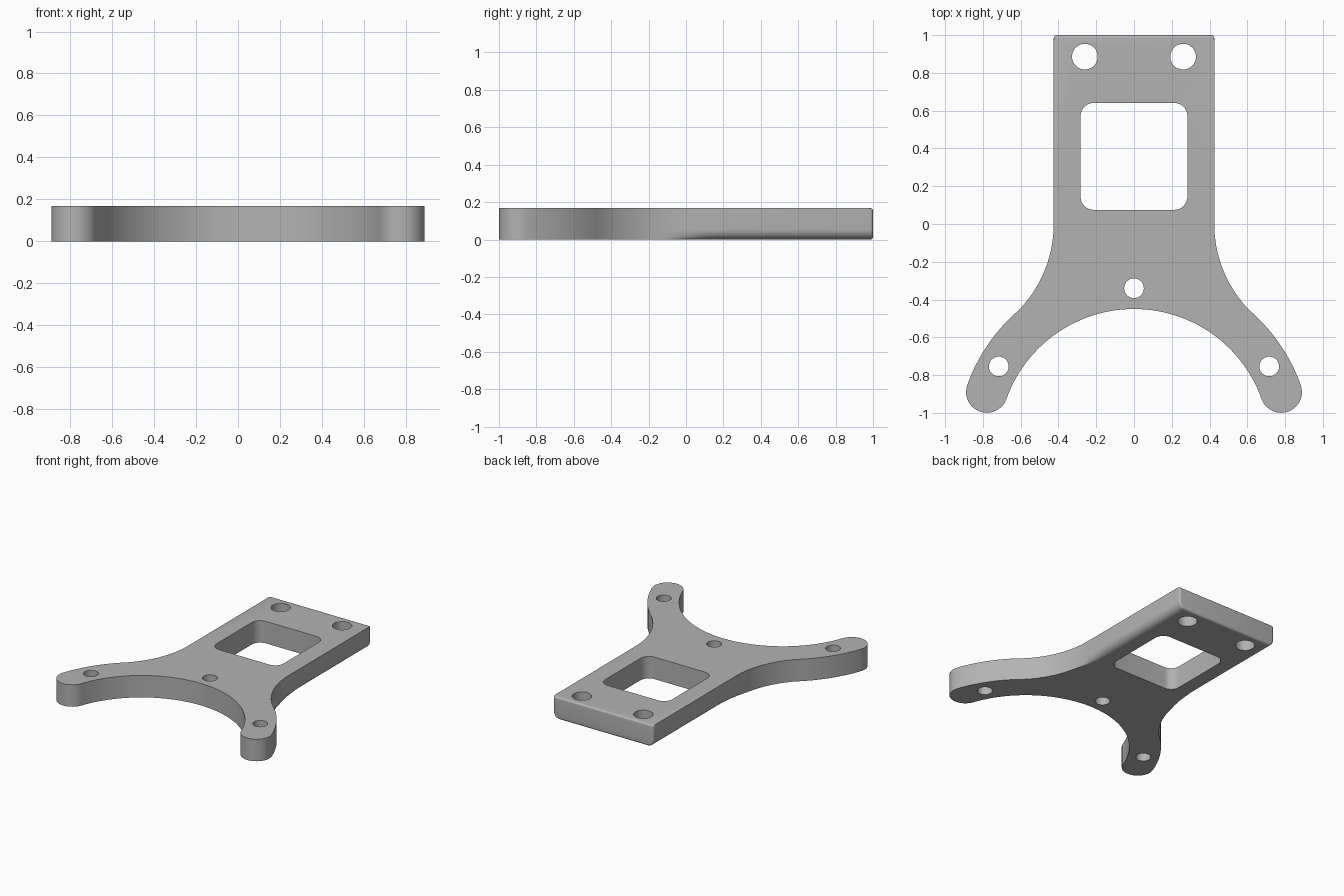
import bpy, bmesh
from math import sin, cos, pi, sqrt, atan2, radians
from mathutils import Vector

if "Cube" in bpy.data.objects:
    bpy.data.objects.remove(bpy.data.objects["Cube"])

H = 0.168          # plate thickness
HALF = 0.425       # half width of the straight section
SIDE_R = 0.055     # lower side rounding
END_R = 0.015      # rounding of the back end

grey = bpy.data.materials.new("plain grey")
grey.use_nodes = True
grey.diffuse_color = (0.45, 0.45, 0.45, 1)
grey.node_tree.nodes["Principled BSDF"].inputs["Base Color"].default_value = (0.45, 0.45, 0.45, 1)


def arc(cx, cy, r, a, b, n):
    return [Vector((cx + r * cos(a + (b - a) * i / n),
                    cy + r * sin(a + (b - a) * i / n))) for i in range(n + 1)]


def half_outline():
    """Right half, from the middle of the front arch round to the back corner."""
    oy, inner, tip_r = -1.167, 0.717, 0.11
    tip = radians(19.6)
    flare_r = 0.653
    fx = HALF + flare_r
    mid = inner + tip_r
    join = atan2(-oy, fx)
    pts = arc(0, oy, inner, pi / 2, tip, 28)
    pts += arc(mid * cos(tip), oy + mid * sin(tip), tip_r, tip - pi, tip, 20)[1:]
    pts += arc(0, oy, inner + 2 * tip_r, tip, join, 14)[1:]
    pts += arc(fx, 0, flare_r, join + pi, pi, 18)[1:]
    pts += [Vector((HALF, 0.04 * i)) for i in range(1, 6)]
    pts += arc(HALF - END_R, 1 - END_R, END_R, 0, pi / 2, 5)
    return pts


def rounding(z, r):
    return r - sqrt(max(0, r * r - (r - z) ** 2)) if z < r else 0


def fade(y):
    t = min(1, max(0, (y + 0.15) / 0.35))
    return t * t * (3 - 2 * t)


def add_object(name, rings):
    """Loft closed rings of points and cap both ends."""
    bm = bmesh.new()
    loops = [[bm.verts.new(p) for p in ring] for ring in rings]
    n = len(loops[0])
    for low, high in zip(loops, loops[1:]):
        for i in range(n):
            j = (i + 1) % n
            bm.faces.new((low[i], low[j], high[j], high[i]))
    bm.faces.new(loops[0][::-1])
    bm.faces.new(loops[-1])
    bmesh.ops.recalc_face_normals(bm, faces=bm.faces)
    mesh = bpy.data.meshes.new(name)
    bm.to_mesh(mesh)
    bm.free()
    mesh.materials.append(grey)
    obj = bpy.data.objects.new(name, mesh)
    bpy.context.collection.objects.link(obj)
    return obj


# Plate: outline lofted through levels that round the lower sides and back end
right = half_outline()
outline = right + [Vector((-p.x, p.y)) for p in reversed(right[1:])]
quarter = [pi / 2 * i / 8 for i in range(9)]
levels = {round(r * (1 - cos(a)), 5) for r in (SIDE_R, END_R) for a in quarter}
levels |= {round(H - END_R * (1 - cos(a)), 5) for a in quarter}


def level_ring(z):
    side = rounding(z, SIDE_R)
    end = rounding(min(z, H - z), END_R)
    ring = []
    for p in outline:
        x = p.x - side * fade(p.y) * (1 if p.x > 0 else -1)
        ring.append((x, p.y - (end if p.y > 0.9 else 0), z))
    return ring


plate = add_object("mounting_plate", [level_ring(z) for z in sorted(levels)])


# Holes and window
def cut(name, pts):
    cutter = add_object(name, [[(p.x, p.y, z) for p in pts] for z in (-0.1, H + 0.1)])
    cutter.hide_render = True
    mod = plate.modifiers.new(name, "BOOLEAN")
    mod.operation = "DIFFERENCE"
    mod.solver = "EXACT"
    mod.object = cutter
    bpy.context.view_layer.objects.active = plate
    bpy.ops.object.modifier_apply(modifier=name)
    bpy.data.objects.remove(cutter)


for x, y, r in ((0.26, 0.886, 0.068), (-0.26, 0.886, 0.068), (0, -0.34, 0.052),
                (0.716, -0.754, 0.052), (-0.716, -0.754, 0.052)):
    cut("screw_hole", arc(x, y, r, 0, 2 * pi, 40)[:-1])

window, corner = 0.283, 0.07
frame = []
for k, (sx, sy) in enumerate(((1, 1), (-1, 1), (-1, -1), (1, -1))):
    d = window - corner
    frame += arc(sx * d, 0.358 + sy * d, corner, k * pi / 2, (k + 1) * pi / 2, 8)
cut("window_opening", frame)

bpy.ops.object.select_all(action="DESELECT")
plate.select_set(True)
bpy.context.view_layer.objects.active = plate
bpy.ops.object.shade_smooth_by_angle(angle=radians(30))
